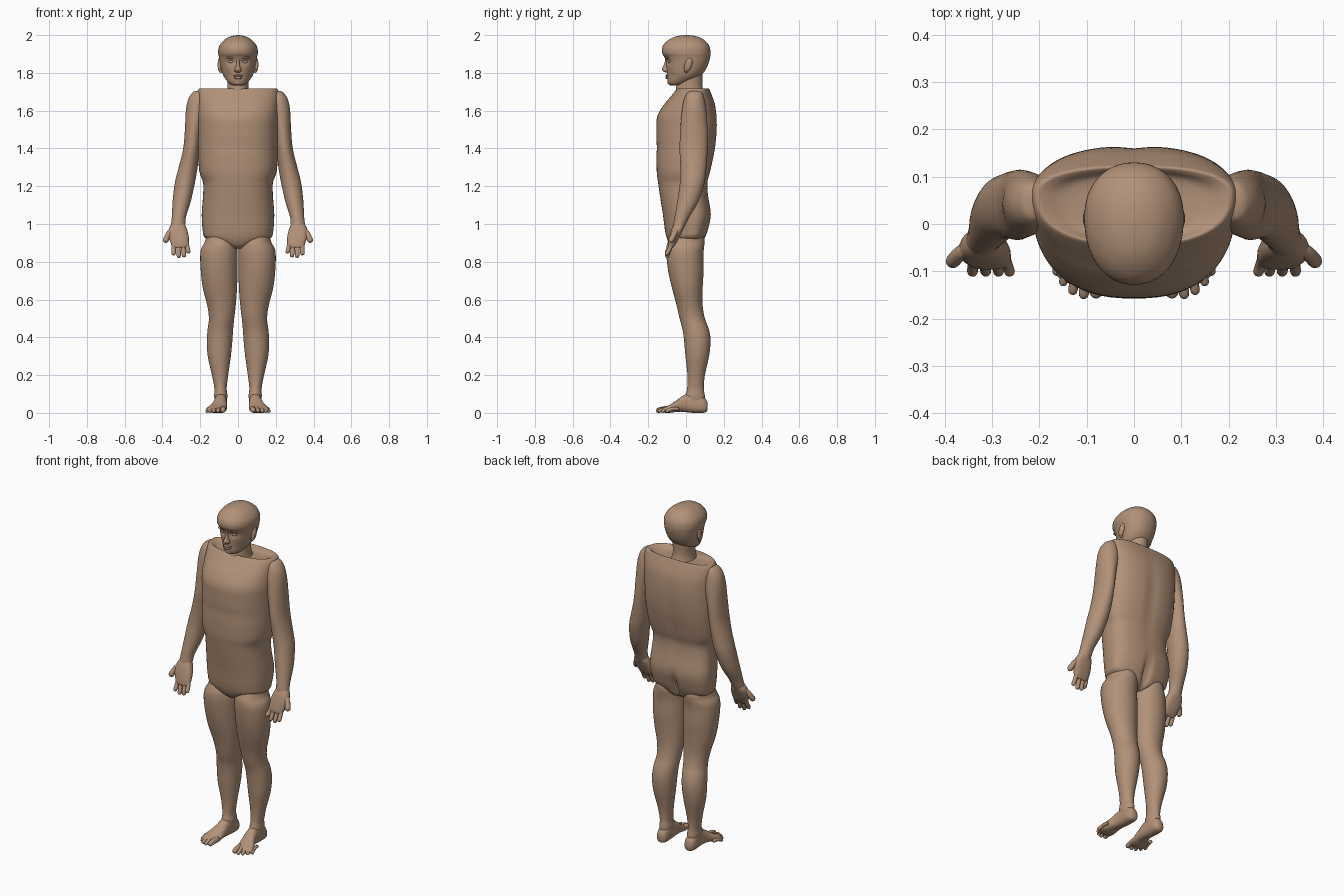
import bpy, bmesh, math
from mathutils import Vector

skin_mat = bpy.data.materials.new("tan skin")
skin_mat.diffuse_color = (0.44, 0.285, 0.19, 1)


def spline(rows, sub=4):
    """Catmull-Rom interpolation through rows of numbers."""
    out = []
    for i in range(len(rows) - 1):
        a, b = rows[max(i - 1, 0)], rows[i]
        c, d = rows[i + 1], rows[min(i + 2, len(rows) - 1)]
        for k in range(sub):
            t = k / sub
            out.append([0.5 * (2 * q + (r - p) * t + (2 * p - 5 * q + 4 * r - s) * t * t
                               + (3 * q - p - 3 * r + s) * t ** 3)
                        for p, q, r, s in zip(a, b, c, d)])
    return out + [list(rows[-1])]


def skin(name, rings, mirror=False, deform=None):
    """Bridge rings of points into a closed smooth surface."""
    bm = bmesh.new()
    vs = [[bm.verts.new(deform(p) if deform else p) for p in r] for r in rings]
    n = len(vs[0])
    for a, b in zip(vs, vs[1:]):
        for i in range(n):
            bm.faces.new((a[i], a[(i + 1) % n], b[(i + 1) % n], b[i]))
    bm.faces.new(vs[0])
    bm.faces.new(vs[-1])
    bmesh.ops.recalc_face_normals(bm, faces=bm.faces)
    for f in bm.faces:
        f.smooth = True
    me = bpy.data.meshes.new(name)
    bm.to_mesh(me)
    bm.free()
    me.materials.append(skin_mat)
    ob = bpy.data.objects.new(name, me)
    bpy.context.collection.objects.link(ob)
    if mirror:
        ob.modifiers.new("Mirror", 'MIRROR').use_mirror_merge = False
    return ob


def loft(name, rows, axis='z', power=2.0, mid=0.5, n=32, mirror=False, deform=None, sub=4):
    """Rows are (position, u0, u1, v0, v1); mid is where the ring is widest."""
    rings = []
    for t, u0, u1, v0, v1 in spline(rows, sub):
        ring, vm = [], v0 + (v1 - v0) * mid
        for i in range(n):
            a = 2 * math.pi * i / n
            c, s = math.cos(a), math.sin(a)
            u = (u0 + u1) / 2 + (u1 - u0) / 2 * math.copysign(abs(c) ** (2 / power), c)
            v = vm + (v1 - vm if s > 0 else vm - v0) * math.copysign(abs(s) ** (2 / power), s)
            ring.append(Vector((u, v, t) if axis == 'z' else (u, t, v)))
        rings.append(ring)
    return skin(name, rings, mirror, deform)


def digit(name, pts, r):
    """Round-ended finger or toe along a few points."""
    path = [Vector(p) for p in spline(pts, 3)]
    d = (path[-1] - path[-2]).normalized()
    radii = [r] * len(path)
    for k in (30, 60, 82):
        a = math.radians(k)
        path.append(Vector(pts[-1]) + d * r * math.sin(a))
        radii.append(r * math.cos(a))
    rings = []
    for i, (p, q) in enumerate(zip(path, radii)):
        t = (path[min(i + 1, len(path) - 1)] - path[max(i - 1, 0)]).normalized()
        x = t.orthogonal().normalized() if abs(t.x) > 0.9 else t.cross(Vector((1, 0, 0))).normalized()
        y = t.cross(x)
        rings.append([p + q * (x * math.cos(j * math.pi / 6) + y * math.sin(j * math.pi / 6))
                      for j in range(12)])
    return skin(name, rings, True)


def blob(name, c, size, mirror=False, tilt=0):
    """Small ellipsoid for a facial feature."""
    rings = []
    for i in range(1, 12):
        a = math.pi * i / 12
        ring = []
        for j in range(16):
            b = math.pi * j / 8
            x, y, z = (size[0] * math.sin(a) * math.cos(b), size[1] * math.sin(a) * math.sin(b),
                       size[2] * math.cos(a))
            ring.append(Vector((c[0] + x, c[1] + y + z * tilt, c[2] + z)))
        rings.append(ring)
    return skin(name, rings, mirror)


def bump(v, c, w):
    return math.exp(-((v - c) / w) ** 2)


# Torso: boxy shell with an open-looking dished collar and a buttock cleft
def torso_shape(p):
    if p.y > 0.03:
        p.y -= 0.035 * bump(p.x, 0, 0.016) * bump(p.z, 0.95, 0.07)
        p.y -= 0.008 * bump(p.x, 0, 0.03) * bump(p.z, 1.4, 0.2)
    elif p.y < -0.05:
        p.y += 0.004 * bump(p.z, 1.41, 0.02)
    return p


loft("torso", [
    (0.87, -.035, .035, -.06, .05), (0.89, -.09, .09, -.085, .08),
    (0.925, -.172, .172, -.102, .1), (0.97, -.187, .187, -.112, .117),
    (1.05, -.192, .192, -.122, .132), (1.15, -.185, .185, -.138, .118),
    (1.22, -.185, .185, -.148, .115), (1.28, -.205, .205, -.155, .13),
    (1.4, -.212, .212, -.157, .155), (1.5, -.214, .214, -.157, .164),
    (1.57, -.216, .216, -.152, .163), (1.63, -.217, .217, -.118, .155),
    (1.67, -.218, .218, -.085, .142), (1.7, -.216, .216, -.06, .13),
    (1.717, -.205, .205, -.045, .122), (1.712, -.185, .185, -.04, .113),
    (1.695, -.14, .14, -.035, .1), (1.69, -.05, .05, -.02, .06)],
    power=2.4, mid=0.64, n=72, deform=torso_shape)

# Neck
loft("neck", [(1.62, -.1, .1, -.07, .115), (1.67, -.072, .072, -.062, .105),
              (1.7, -.06, .06, -.056, .093), (1.74, -.056, .056, -.05, .086),
              (1.82, -.06, .06, -.04, .09)])


# Head with sunken eye sockets under the brow
def head_shape(p):
    if p.y < -0.03:
        p.y += 0.012 * bump(abs(p.x), 0.037, 0.018) * bump(p.z, 1.86, 0.014)
        p.y += 0.006 * bump(abs(p.x), 0.055, 0.02) * bump(p.z, 1.785, 0.025)
    return p


loft("head", [
    (1.733, -.018, .018, -.082, -.04), (1.74, -.04, .04, -.092, -.01),
    (1.757, -.058, .058, -.098, .03), (1.785, -.077, .077, -.1, .078),
    (1.82, -.089, .089, -.102, .106), (1.86, -.097, .097, -.106, .122),
    (1.885, -.101, .101, -.115, .128), (1.905, -.105, .105, -.127, .13),
    (1.935, -.102, .102, -.126, .126), (1.962, -.086, .086, -.108, .11),
    (1.985, -.058, .058, -.075, .08), (1.996, -.03, .03, -.04, .045),
    (2.0, -.005, .005, -.005, .01)], power=2.15, mid=0.55, n=64, deform=head_shape)

# Face features
loft("nose", [(1.803, -.01, .01, -.11, -.09), (1.809, -.018, .018, -.122, -.085),
              (1.82, -.017, .017, -.127, -.085), (1.835, -.011, .011, -.121, -.085),
              (1.86, -.008, .008, -.112, -.085), (1.885, -.01, .01, -.112, -.09)], n=20)
blob("upper_lip", (0, -.1, 1.785), (.026, .0095, .006))
blob("lower_lip", (0, -.099, 1.774), (.022, .0105, .007))
blob("chin", (0, -.082, 1.75), (.024, .016, .014))
blob("eye", (.036, -.083, 1.859), (.016, .012, .009), True)
blob("eyebrow", (.038, -.099, 1.881), (.024, .01, .006), True)
blob("ear", (.097, .012, 1.843), (.011, .02, .037), True, 0.25)
blob("ear_lobe", (.091, .002, 1.812), (.009, .01, .012), True)

# Arms, shoulder to wrist
loft("arm", [
    (1.704, .205, .225, .03, .065), (1.695, .185, .242, .008, .085),
    (1.66, .165, .264, -.01, .098), (1.6, .165, .276, -.022, .108),
    (1.5, .19, .281, -.03, .114), (1.4, .203, .29, -.034, .114),
    (1.3, .214, .314, -.03, .108), (1.22, .228, .334, -.032, .098),
    (1.12, .25, .346, -.046, .066), (1.04, .275, .35, -.06, .02),
    (0.99, .28, .355, -.068, -.005), (0.96, .285, .35, -.07, -.02)], mirror=True)

# Hands, palms forward and thumbs outward
loft("palm", [(1.01, .288, .345, -.058, -.01), (0.98, .273, .364, -.074, -.012),
              (0.94, .262, .37, -.086, -.03), (0.905, .26, .358, -.094, -.048),
              (0.88, .264, .35, -.096, -.064), (0.872, .275, .34, -.09, -.072)],
     power=2.5, mirror=True)
for bx, tx, tz in ((.273, .263, .855), (.295, .286, .835), (.318, .313, .832), (.339, .341, .845)):
    digit("finger", [(bx, -.072, .91), ((bx + tx) / 2, -.084, .875), (tx, -.1, tz)], 0.0115)
digit("thumb", [(.335, -.045, .975), (.365, -.06, .95), (.382, -.078, .915)], 0.0155)

# Legs, with the flared thigh tops below the hip crease
loft("leg", [
    (0.99, .05, .15, -.06, .07), (0.93, .02, .168, -.085, .095),
    (0.9, .008, .178, -.098, .098), (0.872, .003, .194, -.104, .095),
    (0.83, .002, .2, -.104, .092), (0.75, .003, .197, -.094, .093),
    (0.66, .005, .186, -.074, .088), (0.57, .012, .163, -.05, .088),
    (0.5, .02, .154, -.034, .1), (0.44, .026, .161, -.018, .122),
    (0.38, .03, .165, -.01, .13), (0.3, .038, .16, -.003, .122),
    (0.2, .052, .138, .008, .1), (0.13, .06, .125, .006, .094),
    (0.09, .056, .126, -.004, .1), (0.05, .062, .12, .0, .1)], mirror=True, n=40)

# Feet, splayed slightly outward
loft("foot", [
    (.115, .08, .1, .022, .045), (.108, .066, .115, .006, .068),
    (.085, .058, .124, .0, .09), (.04, .058, .124, .0, .108),
    (0, .058, .126, .004, .1), (-.04, .058, .138, .006, .074),
    (-.08, .06, .16, .001, .046), (-.105, .063, .164, .0, .034),
    (-.12, .068, .15, .003, .026), (-.128, .08, .13, .008, .02)],
    axis='y', power=2.3, mid=0.4, mirror=True)
for bx, tx, ty, r in ((.076, .08, -.143, .0145), (.1, .106, -.148, .0105), (.12, .129, -.14, .01),
                      (.138, .149, -.122, .0095), (.152, .163, -.1, .0095)):
    digit("toe", [(bx, ty + .06, .022), ((bx + tx) / 2, ty + .03, .021), (tx, ty, r)], r)
